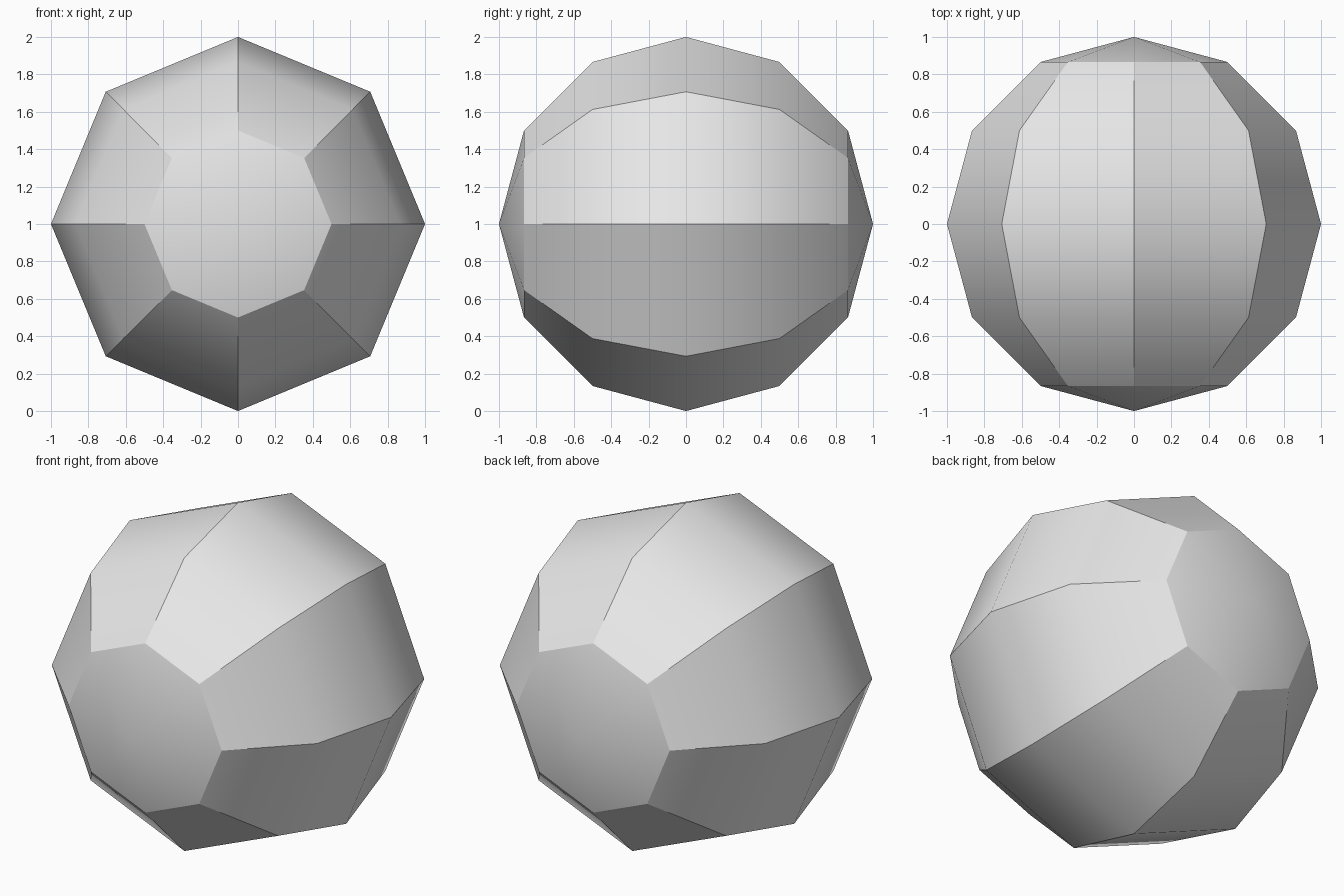
import bpy
import math

cube = bpy.data.objects.get("Cube")
if cube:
    bpy.data.objects.remove(cube, do_unlink=True)

# Plain grey material
grey = bpy.data.materials.new("plain_grey")
grey.use_nodes = True
colour = (0.8, 0.8, 0.8, 1.0)
grey.diffuse_color = colour
grey.node_tree.nodes["Principled BSDF"].inputs["Base Color"].default_value = colour

# Coarse ball with its poles pointing to front and back
bpy.ops.mesh.primitive_uv_sphere_add(segments=8, ring_count=6, radius=1, location=(0, 0, 1))
ball = bpy.context.object
ball.name = "faceted_ball"
ball.rotation_euler.x = math.pi / 2
bpy.ops.object.transform_apply(location=False, rotation=True, scale=False)
ball.data.materials.append(grey)

# Smooth along the bands, crisp between them and around the end caps
bpy.ops.object.shade_smooth_by_angle(angle=math.radians(30))
